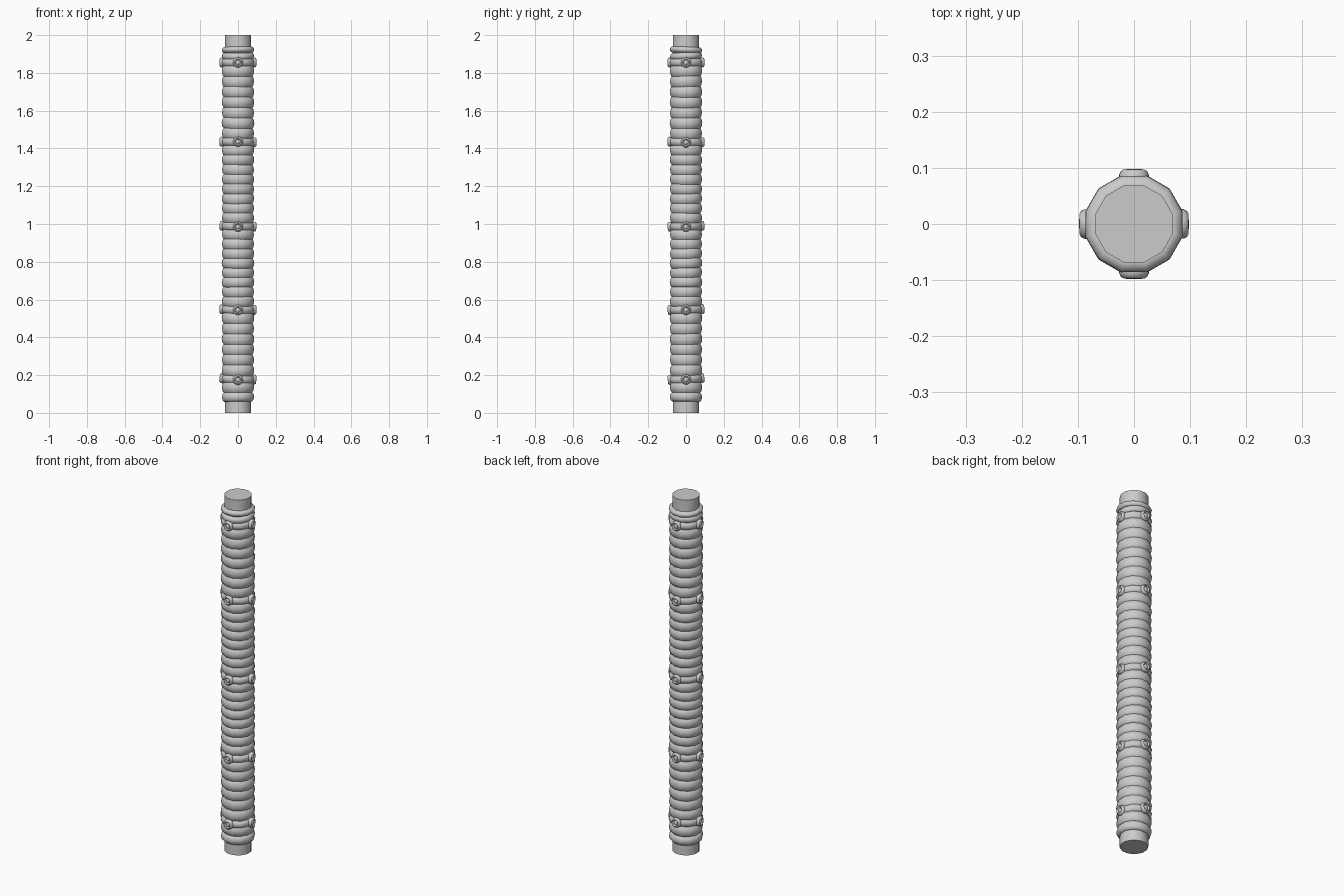
import bpy, bmesh, math, random
from mathutils import Matrix, Vector

if "Cube" in bpy.data.objects:
    bpy.data.objects.remove(bpy.data.objects["Cube"])

random.seed(4)
SIDES = 12


def lathe(bm, profile, sides, matrix, closed=False, phase=0.5):
    """Revolve (radius, height) points around local z; open profiles are capped."""
    loops = []
    for r, z in profile:
        loops.append([bm.verts.new(matrix @ Vector((
            r * math.cos((i + phase) * math.tau / sides),
            r * math.sin((i + phase) * math.tau / sides), z))) for i in range(sides)])
    pairs = list(zip(loops, loops[1:]))
    if closed:
        pairs.append((loops[-1], loops[0]))
    for a, b in pairs:
        for i in range(sides):
            j = (i + 1) % sides
            bm.faces.new((a[i], a[j], b[j], b[i]))
    if not closed:
        bm.faces.new(loops[0][::-1])
        bm.faces.new(loops[-1])


def finish(bm, name, angle=40):
    bmesh.ops.recalc_face_normals(bm, faces=bm.faces)
    mesh = bpy.data.meshes.new(name)
    bm.to_mesh(mesh)
    bm.free()
    ob = bpy.data.objects.new(name, mesh)
    bpy.context.collection.objects.link(ob)
    bpy.ops.object.select_all(action='DESELECT')
    ob.select_set(True)
    bpy.context.view_layer.objects.active = ob
    bpy.ops.object.shade_smooth_by_angle(angle=math.radians(angle))


def ring(bm, z, half_height, outer, tilt):
    """One coil of cord with an oval section."""
    prof = [(0.070 + (outer - 0.070) * math.cos(a), half_height * math.sin(a))
            for a in [k * math.tau / 10 for k in range(10)]]
    lathe(bm, prof, SIDES, Matrix.Translation((0, 0, z)) @ tilt, closed=True)


def tilt_matrix(tx, ty):
    return Matrix.Rotation(tx, 4, 'X') @ Matrix.Rotation(ty, 4, 'Y')


# Wooden core
bm = bmesh.new()
lathe(bm, [(0.071, 0), (0.071, 2)], SIDES, Matrix())
finish(bm, "core_pole")

# Studded bands: height and slight tilt
bands = [(0.18, 0.06, 0.04), (0.547, 0.03, 0.02), (0.988, 0.03, 0.03),
         (1.434, -0.02, 0.02), (1.855, 0.0, 0.0)]

# Wrapped coils filling the gaps between the bands
bm = bmesh.new()
edges = [0.058] + [b[0] for b in bands] + [1.938]
for k in range(len(edges) - 1):
    lo = edges[k] + (0.018 if k else 0)
    hi = edges[k + 1] - (0.018 if k < len(bands) else 0)
    n = max(2, round((hi - lo) / 0.053))
    step = (hi - lo) / n
    for i in range(n):
        end = (k == 0 and i == 0) or (k == len(bands) and i == n - 1)
        t = tilt_matrix(random.uniform(-0.04, 0.05), random.uniform(-0.03, 0.04))
        ring(bm, lo + step * (i + 0.5), step * (0.5 if end else 0.6),
             0.0885 + random.uniform(-0.001, 0.001), t)
finish(bm, "rope_coils", 50)

# Narrow bands under the studs
bm = bmesh.new()
for z, tx, ty in bands:
    ring(bm, z, 0.023, 0.0895, tilt_matrix(tx, ty))
finish(bm, "stud_bands", 50)

# Round studs with a raised rim and a domed centre, four per band
stud = [(0.027, 0.076), (0.027, 0.088), (0.024, 0.094), (0.019, 0.097),
        (0.015, 0.095), (0.013, 0.091), (0.010, 0.094), (0.005, 0.096)]
bm = bmesh.new()
for z, tx, ty in bands:
    for q in range(4):
        m = (Matrix.Translation((0, 0, z)) @ tilt_matrix(tx, ty)
             @ Matrix.Rotation(q * math.pi / 2, 4, 'Z')
             @ Matrix.Rotation(math.pi / 2, 4, 'Y'))
        lathe(bm, stud, 12, m)
finish(bm, "studs", 40)
